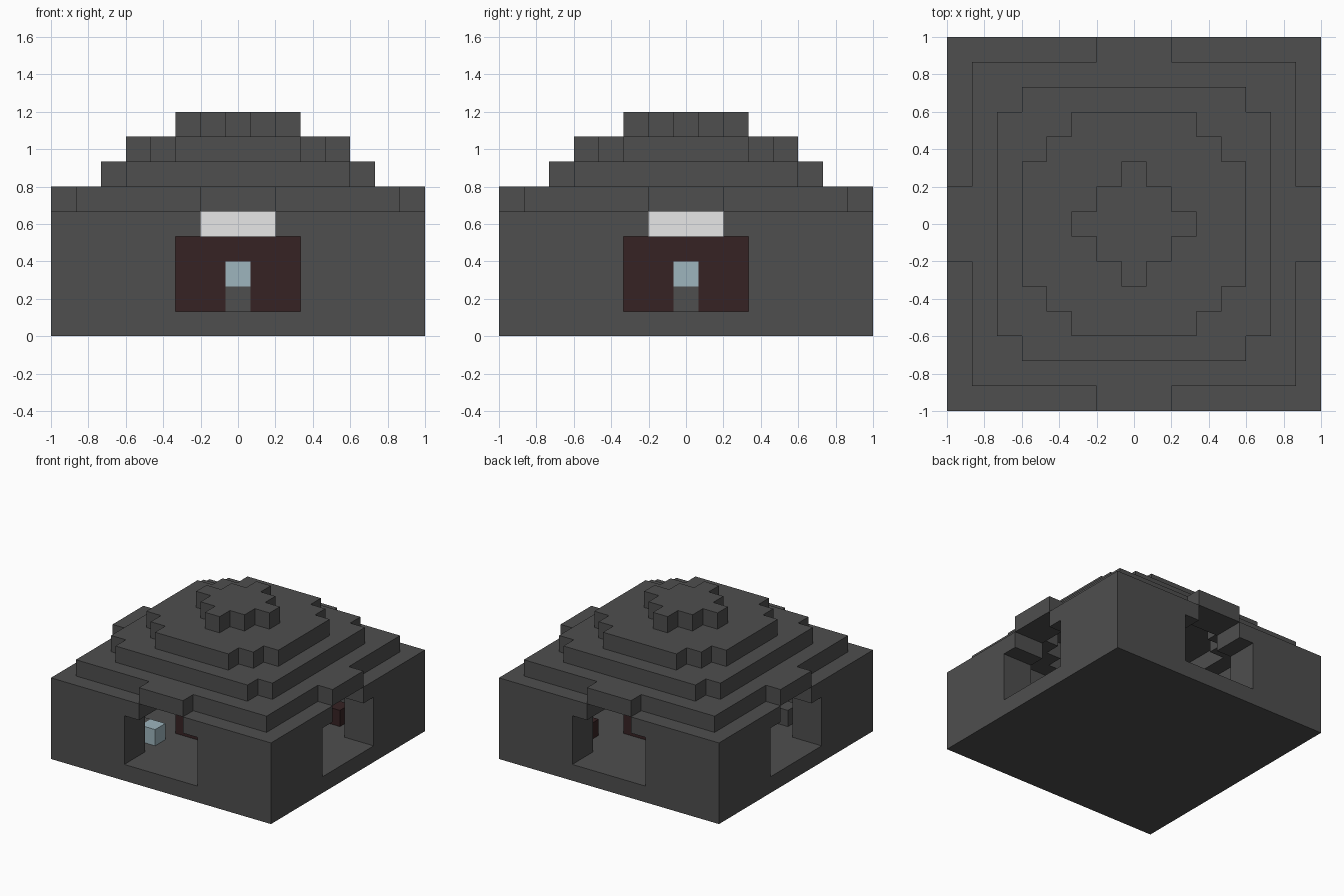
import bpy
import bmesh
from mathutils import Vector

cube = bpy.data.objects.get("Cube")
if cube:
    bpy.data.objects.remove(cube, do_unlink=True)

S = 2 / 15          # edge of one building block
R = range(-7, 8)    # block columns across the plan


def material(name, rgb):
    m = bpy.data.materials.new(name)
    m.use_nodes = True
    m.diffuse_color = (*rgb, 1)
    m.node_tree.nodes["Principled BSDF"].inputs["Base Color"].default_value = (*rgb, 1)
    return m


stone = material("dark stone", (0.077, 0.077, 0.077))
red = material("dark red", (0.037, 0.016, 0.017))
blue = material("pale blue", (0.34, 0.46, 0.51))
white = material("white", (1, 1, 1))

AXES = [Vector(a) for a in ((1, 0, 0), (0, 1, 0), (0, 0, 1))]


def blocks(name, mat, levels, rule):
    """Stack of blocks wherever rule(i, j, k) holds, keeping only outer faces."""
    cells = {(i, j, k) for i in R for j in R for k in levels if rule(i, j, k)}
    bm = bmesh.new()
    for c in cells:
        centre = Vector((c[0], c[1], c[2] + 0.5))
        for n in range(3):
            for side in (-1, 1):
                d = AXES[n] * side
                if tuple(int(a + b) for a, b in zip(c, d)) in cells:
                    continue
                u = AXES[(n + 1) % 3] / 2
                v = AXES[(n + 2) % 3] / 2 * side
                mid = centre + d / 2
                corners = (mid - u - v, mid + u - v, mid + u + v, mid - u + v)
                bm.faces.new([bm.verts.new(p * S) for p in corners])
    bmesh.ops.remove_doubles(bm, verts=bm.verts, dist=0.001)
    mesh = bpy.data.meshes.new(name)
    bm.to_mesh(mesh)
    bm.free()
    mesh.materials.append(mat)
    bpy.context.collection.objects.link(bpy.data.objects.new(name, mesh))


def inside(i, j, rects):
    return any(abs(i) <= a and abs(j) <= b for a, b in rects)


# Stepped roof footprints, as unions of centred rectangles
EAVES = [(6, 6), (7, 1), (1, 7)]
LOWER = [(5, 4), (4, 5)]
MIDDLE = [(4, 2), (3, 3), (2, 4)]
CROWN = [(2, 0), (1, 1), (0, 2)]
ROOF = [EAVES, LOWER, MIDDLE, CROWN, []]


def building(i, j, k):
    if k == 0:                       # floor slab
        return True
    if k < 5:                        # thick walls with a doorway on each side
        half = 2 if k < 4 else 1
        return not inside(i, j, [(5, 5), (half, 7), (7, half)])
    return inside(i, j, ROOF[k - 5]) and not inside(i, j, ROOF[k - 4])


blocks("building_shell", stone, range(9), building)


# Central altar with a plinth and gem let into each side
def core(i, j):
    return inside(i, j, [(2, 2)])


def slot(i, j):
    return i == 0 or j == 0


blocks("altar", red, range(1, 4),
       lambda i, j, k: core(i, j) and not (slot(i, j) and k < 3))
blocks("altar_plinth", stone, [1], lambda i, j, k: core(i, j) and slot(i, j))
blocks("altar_gem", blue, [2], lambda i, j, k: core(i, j) and slot(i, j))
blocks("altar_light", white, [4], lambda i, j, k: inside(i, j, [(1, 1)]))

# Loose blocks in the corners of the room
for name, mat, spot in (("corner_stone", stone, (-4, -4)),
                        ("corner_gem", blue, (-3, -4)),
                        ("corner_chest", red, (4, 4))):
    blocks(name, mat, [1], lambda i, j, k: (i, j) == spot)
